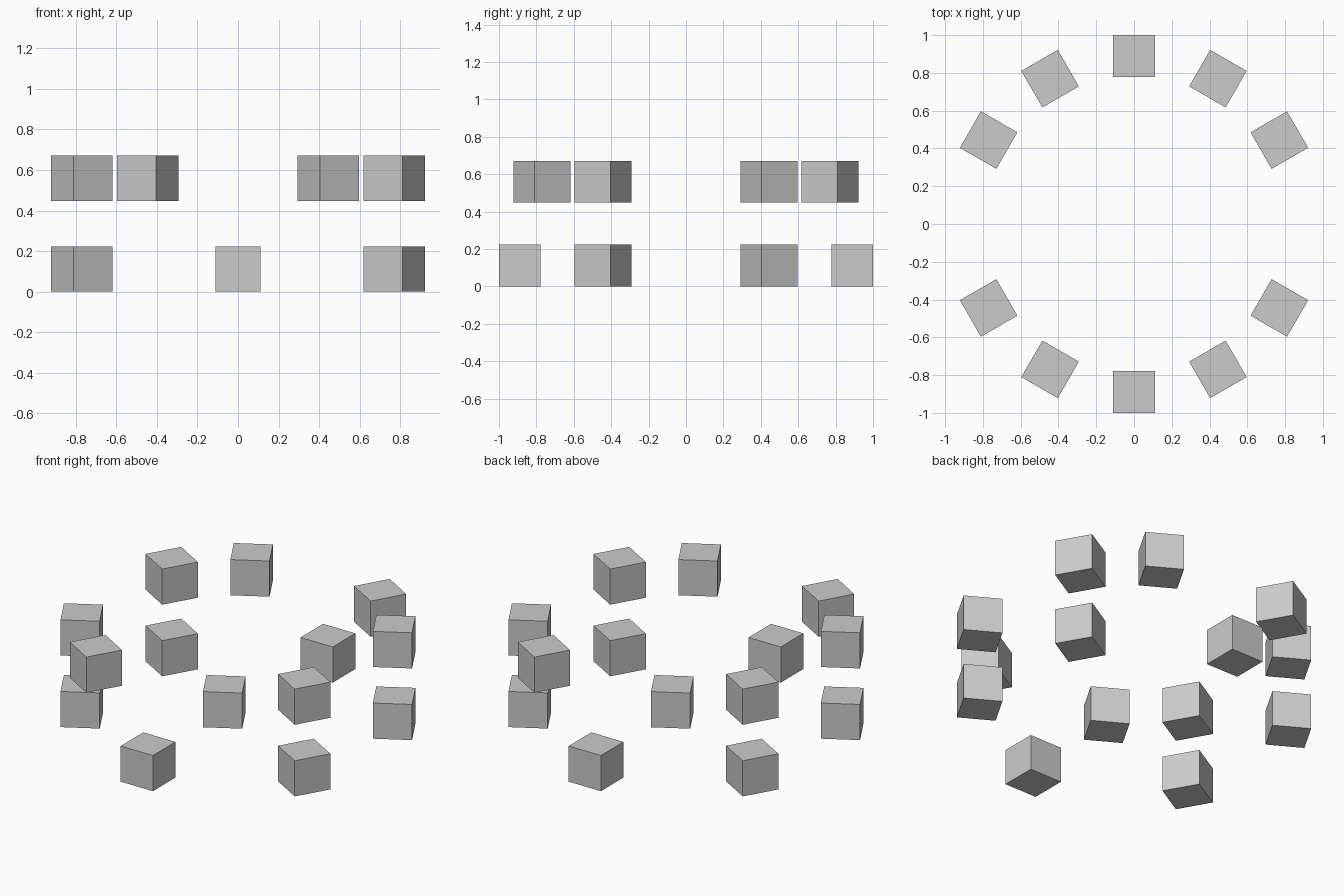
import bpy
from math import radians, cos, sin

if "Cube" in bpy.data.objects:
    bpy.data.objects.remove(bpy.data.objects["Cube"])

SIZE = 0.223            # edge of each block
RADIUS = 1 - SIZE / 2   # ring radius to block centres


def ring(name, angles, z_base):
    """Place blocks facing the ring centre at the given angles."""
    for i, deg in enumerate(angles, 1):
        a = radians(deg)
        bpy.ops.mesh.primitive_cube_add(
            size=SIZE,
            location=(RADIUS * cos(a), RADIUS * sin(a), z_base + SIZE / 2),
            rotation=(0, 0, a))
        bpy.context.object.name = f"{name}_{i}"


# Lower ring: six blocks, every 60 degrees
ring("lower_block", range(30, 390, 60), 0.0)

# Upper ring: every 30 degrees, with gaps on the four axes
ring("upper_block", [d for d in range(0, 360, 30) if d % 90], 0.448)
